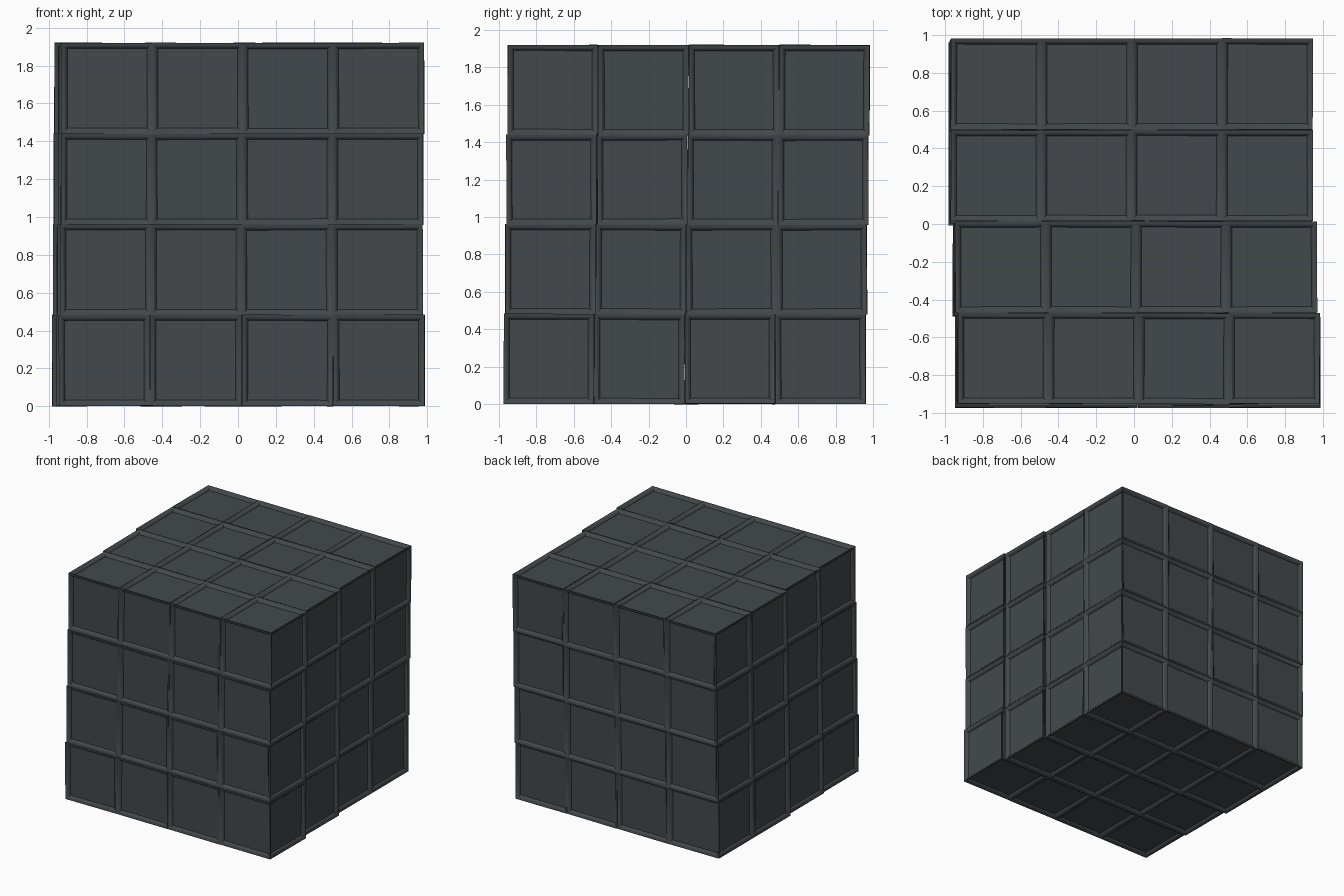
import bpy
import bmesh
import random
from math import radians

cube = bpy.data.objects.get("Cube")
if cube:
    bpy.data.objects.remove(cube)

random.seed(4)
SIZE = 0.482
COUNT = 4

# Single dark slate colour
slate = bpy.data.materials.new("dark_slate")
slate.use_nodes = True
colour = (0.056, 0.066, 0.072, 1)
slate.diffuse_color = colour
slate.node_tree.nodes["Principled BSDF"].inputs["Base Color"].default_value = colour

# One block: sharp rims sloping in to a recessed panel on every side
bm = bmesh.new()
bmesh.ops.create_cube(bm, size=SIZE)
panels = bm.faces[:]
for width, depth in ((0.02, -0.004), (0.018, -0.012), (0.006, -0.009)):
    bmesh.ops.inset_individual(bm, faces=panels, thickness=width, depth=depth)
block_mesh = bpy.data.meshes.new("block")
bm.to_mesh(block_mesh)
bm.free()
block_mesh.materials.append(slate)

# Outer blocks, with each front-to-back slice slid a little sideways
slide = (0.02, 0.005, -0.018, -0.018)
first = None
for i in range(COUNT):
    for j in range(COUNT):
        for k in range(COUNT):
            if all(n in (1, 2) for n in (i, j, k)):
                continue
            block = bpy.data.objects.new(f"block_{i + 1}_{j + 1}_{k + 1}", block_mesh)
            bpy.context.collection.objects.link(block)
            x = (i - 1.5) * 0.478 + slide[j] + (k - 1.5) * 0.004
            y = (j - 1.5) * 0.484 + 0.004 + (k - 1.5) * 0.007
            z = 0.242 + k * 0.479
            if j == 0 and k == 0:   # bottom front row stands slightly apart
                x += 0.006 * (i - 0.5)
            block.location = (x, y, z)
            block.rotation_euler = [radians(random.uniform(-0.3, 0.3)) for _ in range(3)]
            first = first or block

# Smooth rims with sharp edges kept
bpy.ops.object.select_all(action="DESELECT")
first.select_set(True)
bpy.context.view_layer.objects.active = first
bpy.ops.object.shade_smooth_by_angle(angle=radians(28))
